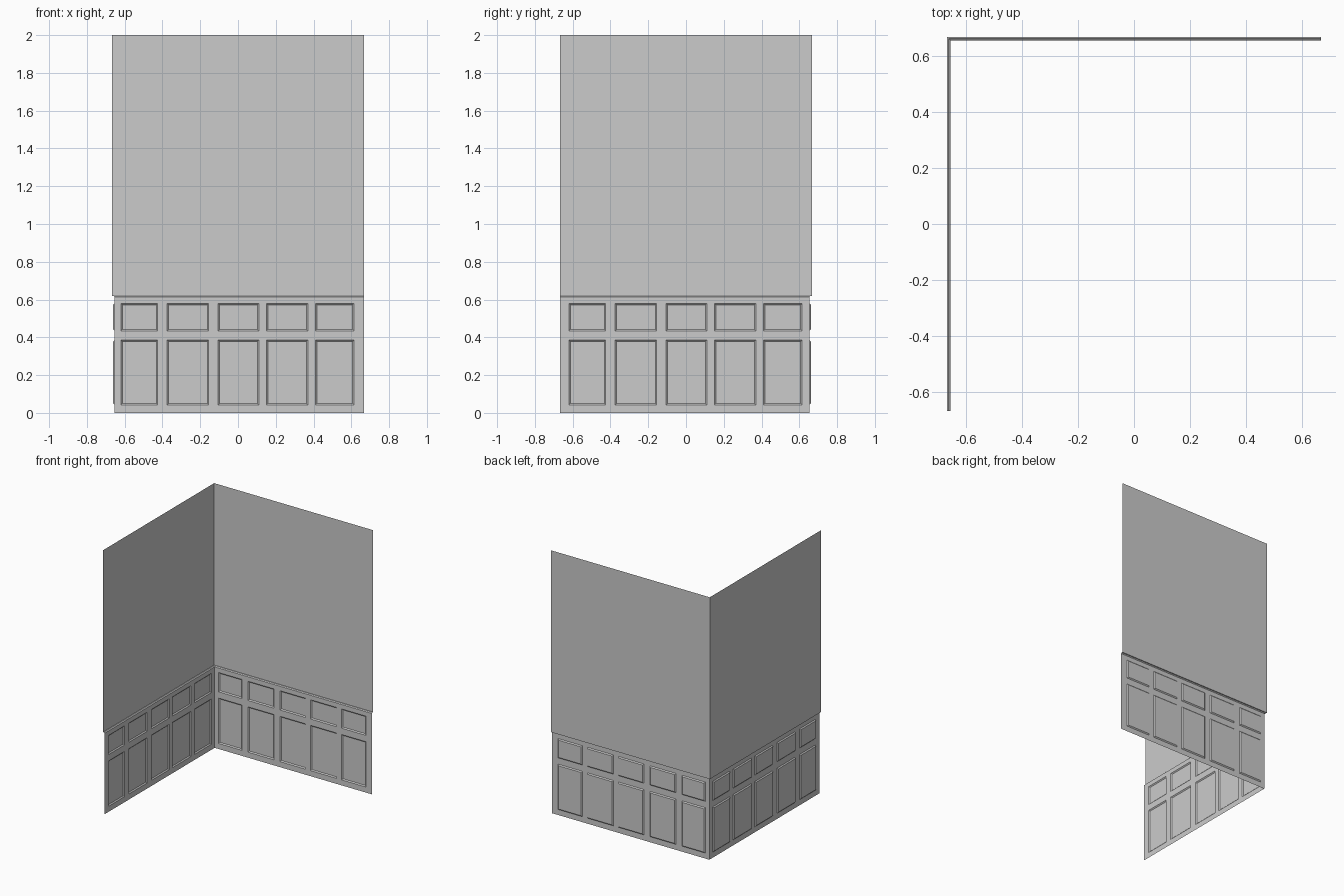
import bpy, bmesh, math
from mathutils import Matrix

if "Cube" in bpy.data.objects:
    bpy.data.objects.remove(bpy.data.objects["Cube"])

W = 0.667       # half width of the room corner
DADO = 0.62     # height of the wainscot
D = 0.013       # how far the wainscot stands proud of the wall
COLS = [(-0.62, -0.425), (-0.375, -0.155), (-0.105, 0.11), (0.15, 0.37), (0.41, 0.615)]
ROWS = [(0.042, 0.386), (0.434, 0.58)]


def finish(name, bm, rotated):
    # the left wall is the back wall turned a quarter turn
    if rotated:
        bm.transform(Matrix.Rotation(math.pi / 2, 4, 'Z'))
    me = bpy.data.meshes.new(name)
    bm.to_mesh(me)
    bm.free()
    ob = bpy.data.objects.new(name, me)
    bpy.context.collection.objects.link(ob)


def build_wall(side, rotated):
    # ends at the inside corner are mitred according to depth
    def left(d):
        return -W if rotated else -W + d

    def right(d):
        return W - d if rotated else W

    # upper wall sheet and the stepped cap ledge
    bm = bmesh.new()
    profile = [(0, 2.0), (0, DADO), (D * 0.5, DADO), (D, DADO - 0.006)]
    rows = [[bm.verts.new((x(d), W - d, z)) for x in (left, right)] for d, z in profile]
    for a, b in zip(rows, rows[1:]):
        bm.faces.new((b[0], b[1], a[1], a[0]))
    finish(side + "_wall_and_ledge", bm, rotated)

    # wainscot frame as a grid of stiles and rails
    bm = bmesh.new()
    xs = [left(D)] + [v for c in COLS for v in c] + [right(D)]
    zs = [0.0] + [v for r in ROWS for v in r] + [DADO - 0.006]
    grid = [[bm.verts.new((x, W - D, z)) for x in xs] for z in zs]
    panels = []
    for j in range(len(zs) - 1):
        for i in range(len(xs) - 1):
            f = bm.faces.new((grid[j][i], grid[j][i + 1], grid[j + 1][i + 1], grid[j + 1][i]))
            if i % 2 and j % 2:
                panels.append(f)
    # recessed panels with sloped borders
    bm.normal_update()
    bmesh.ops.inset_individual(bm, faces=panels, thickness=0.011, depth=-0.007)
    finish(side + "_wainscot", bm, rotated)


build_wall("back", False)
build_wall("left", True)
